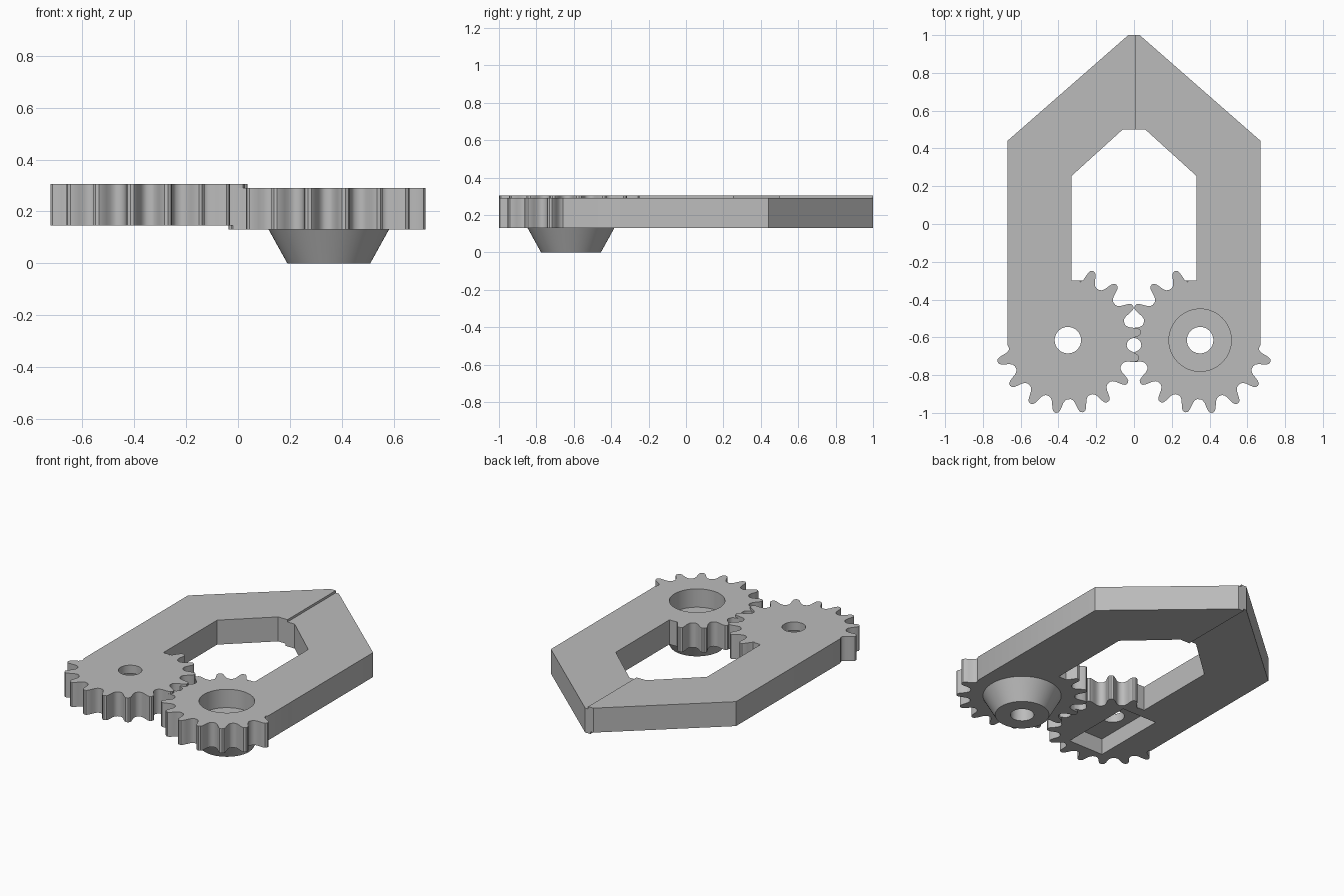
import bpy, bmesh
from math import radians, cos, sin
from mathutils import Vector

if "Cube" in bpy.data.objects:
    bpy.data.objects.remove(bpy.data.objects["Cube"])

GEAR_X, GEAR_Y = 0.35, -0.615
TEETH, THICK = 17, 0.16
LEFT_Z, RIGHT_Z = 0.13, 0.145

grey = bpy.data.materials.new("plain_grey")
grey.use_nodes = True
grey.diffuse_color = (0.5, 0.5, 0.5, 1)
grey.node_tree.nodes["Principled BSDF"].inputs["Base Color"].default_value = grey.diffuse_color


def add_object(name, bm):
    bmesh.ops.recalc_face_normals(bm, faces=bm.faces)
    mesh = bpy.data.meshes.new(name)
    bm.to_mesh(mesh)
    bm.free()
    mesh.materials.append(grey)
    obj = bpy.data.objects.new(name, mesh)
    bpy.context.collection.objects.link(obj)
    return obj


def prism(name, outline, z, height):
    bm = bmesh.new()
    face = bm.faces.new([bm.verts.new((x, y, z)) for x, y in outline])
    top = bmesh.ops.extrude_face_region(bm, geom=[face])["geom"]
    bmesh.ops.translate(bm, vec=(0, 0, height),
                        verts=[v for v in top if isinstance(v, bmesh.types.BMVert)])
    return add_object(name, bm)


def cone(name, x, z0, z1, r0, r1):
    bm = bmesh.new()
    bmesh.ops.create_cone(bm, cap_ends=True, segments=64, radius1=r0, radius2=r1, depth=z1 - z0)
    bmesh.ops.translate(bm, vec=(x, GEAR_Y, (z0 + z1) / 2), verts=bm.verts)
    return add_object(name, bm)


def activate(obj):
    bpy.ops.object.select_all(action='DESELECT')
    obj.select_set(True)
    bpy.context.view_layer.objects.active = obj


def cut(obj, cutter):
    mod = obj.modifiers.new("cut", 'BOOLEAN')
    mod.operation, mod.solver, mod.object = 'DIFFERENCE', 'EXACT', cutter
    activate(obj)
    bpy.ops.object.modifier_apply(modifier=mod.name)
    bpy.data.objects.remove(cutter)


def jaw_outline(side):
    # Partial gear, running round to the outer edge of the arm
    tooth = [(-9, .313), (-7, .319), (-5.3, .333), (-4.2, .353), (-3.1, .374), (-1.9, .386), (0, .39)]
    tooth += [(-a, r) for a, r in tooth[-2::-1]]
    points = []
    for i in range(12):
        for a, r in tooth:
            angle = radians(110 + i * 360 / TEETH + a)
            points.append((GEAR_X + r * cos(angle), GEAR_Y + r * sin(angle)))
    # Straight arm bending in to the gripping tip
    points += [(.67, -.64), (.67, .44), (.03, 1), (-.008, 1), (-.008, .5),
               (.06, .5), (.33, .255), (.33, -.3), (.275, -.3)]
    return [(side * x, y) for x, y in points]


# Gripper jaws with gear ends
left_jaw = prism("left_jaw", jaw_outline(1), LEFT_Z, THICK)
right_jaw = prism("right_jaw", jaw_outline(-1), RIGHT_Z, THICK)

# Tapered boss under the left gear
boss = cone("left_boss", GEAR_X, 0, LEFT_Z, .16, .232)

# Pivot holes
for part, x in ((left_jaw, GEAR_X), (boss, GEAR_X), (right_jaw, -GEAR_X)):
    cut(part, cone("hole_cutter", x, -.1, .5, .07, .07))

# Round recess in the top of the left gear
cut(left_jaw, cone("recess_cutter", GEAR_X, .17, .5, .165, .165))

# Rectangular pocket under the right gear
w, h = .125, .247
pocket = [(-GEAR_X + sx * w, GEAR_Y + sy * h) for sx, sy in ((-1, -1), (1, -1), (1, 1), (-1, 1))]
cut(right_jaw, prism("pocket_cutter", pocket, 0, RIGHT_Z + .105))

for part in (left_jaw, right_jaw, boss):
    activate(part)
    bpy.ops.object.shade_smooth_by_angle(angle=radians(30))
